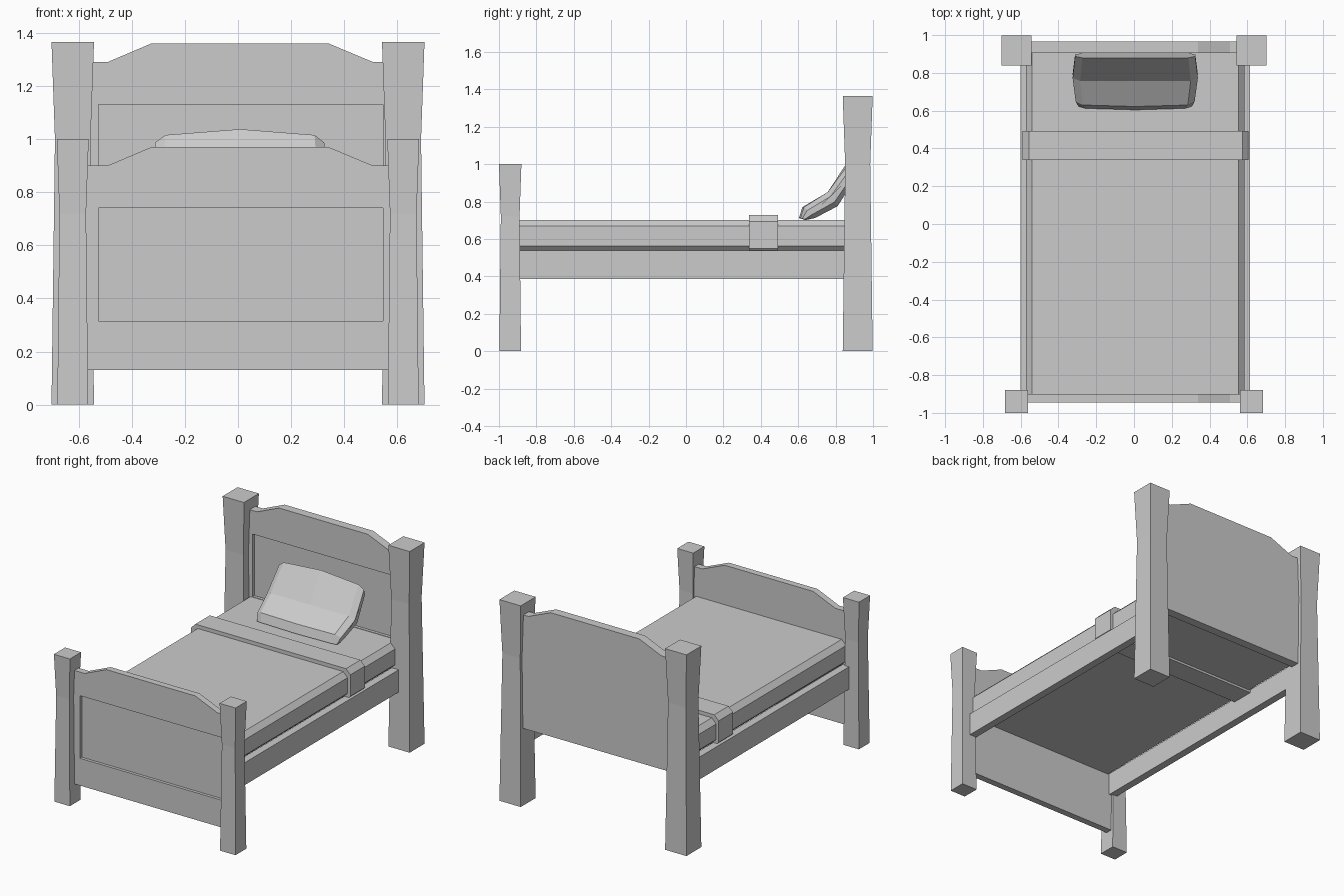
import bpy, bmesh

if "Cube" in bpy.data.objects:
    bpy.data.objects.remove(bpy.data.objects["Cube"])


def make(name, verts, faces):
    me = bpy.data.meshes.new(name)
    me.from_pydata(verts, [], faces)
    bm = bmesh.new()
    bm.from_mesh(me)
    bmesh.ops.recalc_face_normals(bm, faces=bm.faces)
    bm.to_mesh(me)
    bm.free()
    ob = bpy.data.objects.new(name, me)
    bpy.context.collection.objects.link(ob)
    return ob


def loft(name, rings):
    """Skin a list of equal-length closed rings and cap both ends."""
    n = len(rings[0])
    verts = [v for r in rings for v in r]
    faces = [list(range(n)), list(range(len(verts) - n, len(verts)))]
    for k in range(len(rings) - 1):
        for i in range(n):
            j = (i + 1) % n
            faces.append((k * n + i, k * n + j, (k + 1) * n + j, (k + 1) * n + i))
    return make(name, verts, faces)


def prism(name, profile, y0, y1):
    """Extrude an (x, z) profile along y."""
    return loft(name, [[(x, y, z) for x, z in profile] for y in (y0, y1)])


def rect(x0, x1, z0, z1):
    return [(x0, z0), (x1, z0), (x1, z1), (x0, z1)]


def chamfered(x0, x1, z0, z1, c):
    return [(x0 + c, z0), (x1 - c, z0), (x1, z0 + c), (x1, z1 - c),
            (x1 - c, z1), (x0 + c, z1), (x0, z1 - c), (x0, z0 + c)]


def post(name, x, y, levels):
    """Square post with a slight waist; levels are (z, half width)."""
    return loft(name, [[(x - h, y - h, z), (x + h, y - h, z),
                        (x + h, y + h, z), (x - h, y + h, z)] for z, h in levels])


def board(name, y0, y1, dz, depth):
    """End board with stepped top and a recessed front panel."""
    outline = [(-0.575, 0.13), (0.575, 0.13), (0.575, 0.90), (0.507, 0.90),
               (0.34, 0.97), (-0.325, 0.97), (-0.49, 0.90), (-0.575, 0.90)]
    ob = prism(name, [(x, z + dz) for x, z in outline], y0, y1)
    cutter = prism("panel_cutter", rect(-0.525, 0.545, 0.315 + dz, 0.74 + dz),
                   y0 - 0.05, y0 + depth)
    mod = ob.modifiers.new("panel", 'BOOLEAN')
    mod.operation, mod.solver, mod.object = 'DIFFERENCE', 'EXACT', cutter
    bpy.context.view_layer.objects.active = ob
    bpy.ops.object.modifier_apply(modifier=mod.name)
    bpy.data.objects.remove(cutter)


# Posts
for side, sx in (("left", -1), ("right", 1)):
    post(f"back_post_{side}", sx * 0.622, 0.918, [(0, 0.08), (1.0, 0.067), (1.365, 0.08)])
    post(f"front_post_{side}", sx * 0.622, -0.94, [(0, 0.058), (0.72, 0.05), (1.0, 0.06)])

# Headboard and footboard
board("headboard", 0.905, 0.965, 0.39, 0.02)
board("footboard", -0.945, -0.9, 0.0, 0.02)

# Side rails
prism("side_rail_left", rect(-0.602, -0.55, 0.385, 0.537), -0.91, 0.88)
prism("side_rail_right", rect(0.563, 0.615, 0.385, 0.537), -0.91, 0.88)

# Mattress and folded blanket band
prism("mattress", chamfered(-0.572, 0.586, 0.53, 0.702, 0.033), -0.9, 0.905)
prism("blanket_band", chamfered(-0.59, 0.607, 0.515, 0.727, 0.033), 0.338, 0.493)

# Pillow: bent section, rows of (front y, z, back y, z) from bottom to top
rows = [(0.612, 0.712, 0.645, 0.702), (0.63, 0.77, 0.69, 0.712),
        (0.757, 0.85, 0.81, 0.775), (0.88, 1.015, 0.905, 0.92)]
row_width = [0.90, 0.95, 1.0, 0.96]
rings = []
for x, pinch, bow in ((-0.325, 0.3, 0), (-0.285, 0, 0), (0.008, 0, 1),
                      (0.3, 0, 0), (0.338, 0.3, 0)):
    front, back = [], []
    for i, (fy, fz, by, bz) in enumerate(rows):
        w = x * row_width[i]
        dy = -0.008 * bow if i < 2 else 0
        dz = 0.022 * bow if i == 3 else 0
        front.append((w, fy + (by - fy) * pinch + dy, fz + (bz - fz) * pinch + dz))
        back.append((w, by + (fy - by) * pinch + dy, bz + (fz - bz) * pinch + dz))
    rings.append(front + back[::-1])
loft("pillow", rings)
